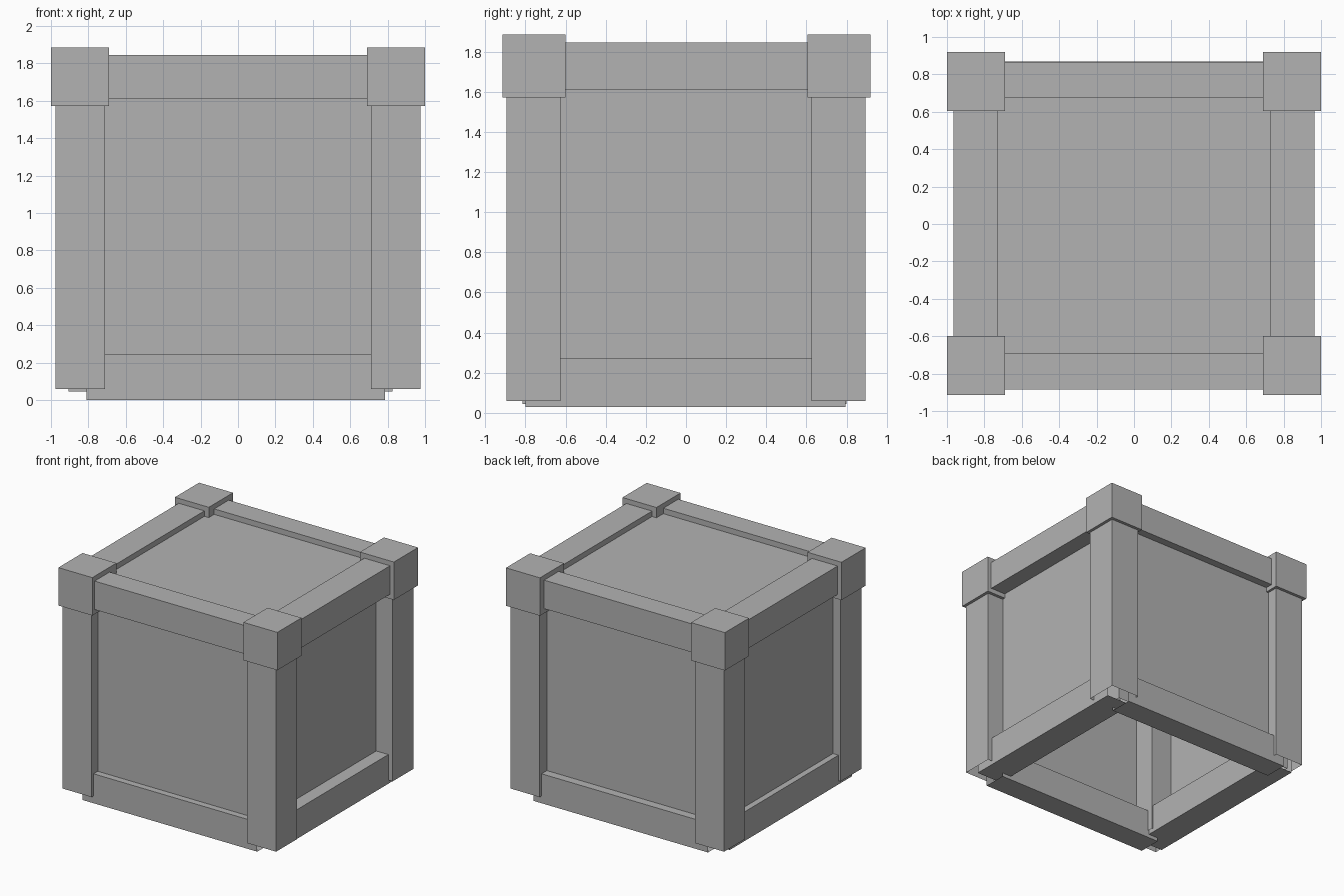
import bpy
import bmesh
from mathutils import Vector

cube = bpy.data.objects.get("Cube")
if cube:
    bpy.data.objects.remove(cube, do_unlink=True)

grey = bpy.data.materials.new("plain_grey")
grey.use_nodes = True
colour = (0.45, 0.45, 0.45, 1)
grey.diffuse_color = colour
grey.node_tree.nodes["Principled BSDF"].inputs["Base Color"].default_value = colour


def box(name, low, high, open_sides=()):
    """Box between two corners; faces pointing along open_sides are left out."""
    low, high = Vector(low), Vector(high)
    bm = bmesh.new()
    bmesh.ops.create_cube(bm, size=1)
    bm.normal_update()
    gone = [f for f in bm.faces
            if any(f.normal.dot(Vector(s)) > 0.9 for s in open_sides)]
    bmesh.ops.delete(bm, geom=gone, context='FACES')
    for v in bm.verts:
        v.co = (low + high) / 2 + v.co * (high - low)
    mesh = bpy.data.meshes.new(name)
    bm.to_mesh(mesh)
    bm.free()
    mesh.materials.append(grey)
    obj = bpy.data.objects.new(name, mesh)
    bpy.context.collection.objects.link(obj)
    return obj


X_ENDS = ((1, 0, 0), (-1, 0, 0))
Y_ENDS = ((0, 1, 0), (0, -1, 0))
Z_ENDS = ((0, 0, 1), (0, 0, -1))

# Crate panels, open underneath
box("crate_panels", (-0.905, -0.815, 0.045), (0.825, 0.8, 1.8), Z_ENDS[1:])

# Corner posts (hollow) and corner caps
for side, x_post, x_cap in (("right", -0.975, -1.0), ("left", 0.71, 0.69)):
    for end, y_post, y_cap in (("front", -0.895, -0.915), ("back", 0.625, 0.605)):
        box(f"{end}_{side}_post", (x_post, y_post, 0.06),
            (x_post + 0.265, y_post + 0.27, 1.7), Z_ENDS)
        box(f"{end}_{side}_cap", (x_cap, y_cap, 1.572),
            (x_cap + 0.31, y_cap + 0.315, 1.885))

# Upper rails, with ends hidden in the caps
box("front_top_rail", (-0.8, -0.885, 1.61), (0.8, -0.69, 1.845), X_ENDS)
box("back_top_rail", (-0.8, 0.675, 1.61), (0.8, 0.865, 1.845), X_ENDS)
box("right_top_rail", (-0.965, -0.8, 1.61), (-0.73, 0.8, 1.845), Y_ENDS)
box("left_top_rail", (0.73, -0.8, 1.61), (0.965, 0.8, 1.845), Y_ENDS)

# Lower rails, open at the ends
box("front_bottom_rail", (-0.81, -0.87, 0), (0.785, -0.675, 0.243), X_ENDS)
box("back_bottom_rail", (-0.81, 0.675, 0), (0.785, 0.87, 0.243), X_ENDS)
box("right_bottom_rail", (-0.955, -0.8, 0.03), (-0.72, 0.795, 0.271), Y_ENDS)
box("left_bottom_rail", (0.7, -0.8, 0.03), (0.935, 0.795, 0.271), Y_ENDS)
